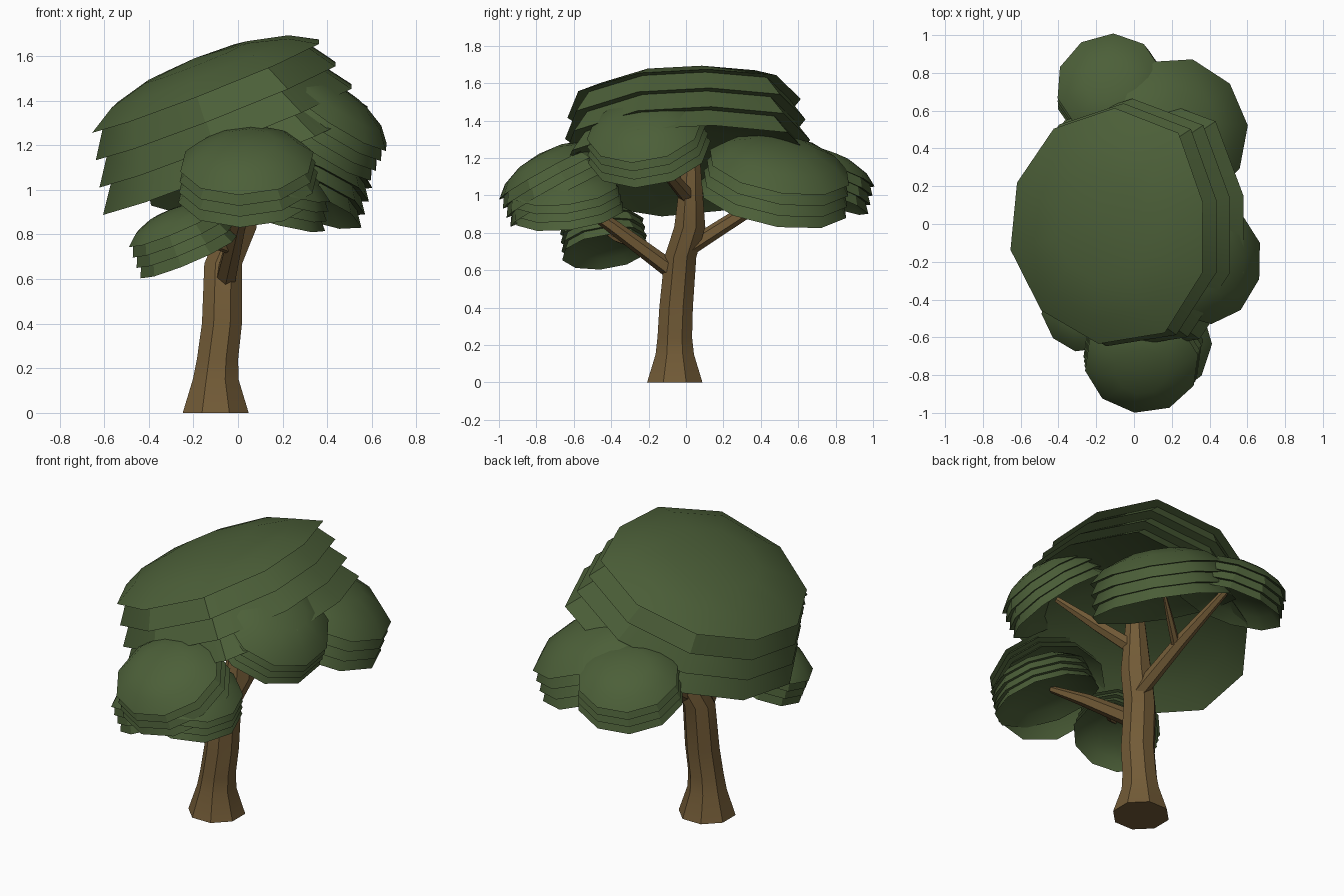
import bpy, bmesh
from math import sin, cos, pi, radians
from mathutils import Vector

if "Cube" in bpy.data.objects:
    bpy.data.objects.remove(bpy.data.objects["Cube"])


def material(name, rgb):
    m = bpy.data.materials.new(name)
    m.diffuse_color = (*rgb, 1)
    m.use_nodes = True
    m.node_tree.nodes["Principled BSDF"].inputs["Base Color"].default_value = m.diffuse_color
    return m


bark = material("bark", (0.17, 0.105, 0.038))
leaf = material("leaf", (0.072, 0.115, 0.04))


def skin_rings(bm, rings):
    for a, b in zip(rings, rings[1:]):
        n = len(a)
        for i in range(n):
            j = (i + 1) % n
            bm.faces.new((a[i], a[j], b[j], b[i]))


def finish(bm, name, mat):
    bmesh.ops.recalc_face_normals(bm, faces=bm.faces)
    me = bpy.data.meshes.new(name)
    bm.to_mesh(me)
    bm.free()
    me.materials.append(mat)
    ob = bpy.data.objects.new(name, me)
    bpy.context.collection.objects.link(ob)
    bpy.ops.object.select_all(action='DESELECT')
    ob.select_set(True)
    bpy.context.view_layer.objects.active = ob
    bpy.ops.object.shade_smooth_by_angle(angle=radians(30))
    return ob


def limb(name, path, sides, level=False):
    """Tapered tube through (x, y, z, radius) points; level keeps rings horizontal."""
    bm = bmesh.new()
    pts = [Vector(p[:3]) for p in path]
    rings = []
    for k, p in enumerate(path):
        d = pts[min(k + 1, len(pts) - 1)] - pts[max(k - 1, 0)]
        if level:
            d = Vector((0, 0, 1))
        q = Vector((0, 0, 1)).rotation_difference(d.normalized())
        ring = []
        for i in range(sides):
            a = 2 * pi * (i + 0.5) / sides
            ring.append(bm.verts.new(pts[k] + q @ Vector((p[3] * cos(a), p[3] * sin(a), 0))))
        rings.append(ring)
    skin_rings(bm, rings)
    bm.faces.new(rings[0])
    bm.faces.new(rings[-1])
    return finish(bm, name, bark)


def leaf_clump(name, centre, normal, r, dome, step, grow, phase=0, ys=1.0, grow_y=None,
               wobble=None, layers=4, sides=10):
    """Tilted dome with a saw-tooth edge of stacked leaf layers and a hollow underside.
    centre is the middle of the top layer's rim; wobble scales each corner."""
    grow_y = grow if grow_y is None else grow_y
    wobble = wobble or [1] * sides
    ry0 = r * ys
    # profile entries: (x radius, y radius, height)
    prof = [(r * f, ry0 * f, dome * h) for f, h in ((0.45, .86), (0.78, .52), (1, 0))]
    for k in range(1, layers):
        px, py, pz = prof[-1]
        prof.append((px * 0.9, py * 0.9, pz + step * 0.05))
        prof.append((r * (1 + grow * k), ry0 * (1 + grow_y * k), -step * k))
    lx, ly, lz = prof[-1]
    hollow = dome * 0.95
    prof += [(lx * f, ly * f, lz + hollow * h) for f, h in ((0.78, .52), (0.45, .86))]
    q = Vector((0, 0, 1)).rotation_difference(Vector(normal).normalized())
    c = Vector(centre)
    bm = bmesh.new()
    rings = []
    for rx, ry, z in prof:
        ring = []
        for i in range(sides):
            a = 2 * pi * i / sides + radians(phase)
            w = wobble[i]
            ring.append(bm.verts.new(c + q @ Vector((w * rx * cos(a), w * ry * sin(a), z))))
        rings.append(ring)
    skin_rings(bm, rings)
    for ring, z in ((rings[0], dome), (rings[-1], lz + hollow)):
        tip = bm.verts.new(c + q @ Vector((0, 0, z)))
        for i in range(sides):
            bm.faces.new((ring[i], ring[(i + 1) % sides], tip))
    return finish(bm, name, leaf)


# Trunk with flared foot
limb("trunk", [(-.10, -.06, 0, .16), (-.10, -.06, .15, .111), (-.092, -.06, .24, .1),
               (-.072, -.053, .40, .097), (-.066, -.03, .67, .092), (.0, .02, .83, .09),
               (.015, .03, 1.22, .047)], 8, True)

# Branches and twigs
limb("front_branch", [(-.06, -.05, .58, .05), (.0, -.40, .84, .038), (.05, -.64, 1.0, .02)], 6)
limb("back_branch", [(-.02, .0, .71, .045), (-.06, .33, .92, .038), (-.10, .68, 1.11, .02)], 6)
limb("right_branch", [(.0, .03, .97, .045), (.18, -.09, 1.11, .035), (.38, -.21, 1.26, .018)], 6)
limb("low_twig", [(-.02, -.25, .73, .025), (-.14, -.37, .77, .02), (-.26, -.44, .81, .01)], 6)
limb("back_twig", [(-.05, .30, .90, .025), (.06, .38, .99, .02), (.16, .45, 1.08, .01)], 6)

# Foliage
leaf_clump("main_crown", (-.145, -.01, 1.465), (-.37, -.05, .93), .575, .135, .12, .055, 13,
           1.04, .03, [.98, 1.1, 1.05, 1, .96, .98, 1, 1.05, 1.1, 1.03])
leaf_clump("front_clump", (.04, -.735, 1.125), (-.06, -.48, .87), .305, .11, .052, .02, 10)
leaf_clump("front_right_clump", (.14, -.64, 1.03), (.28, -.12, .93), .285, .10, .045, .02, 0)
leaf_clump("right_clump", (.415, -.22, 1.355), (.56, -.16, .83), .315, .11, .05, .02, 20)
leaf_clump("back_right_clump", (.24, .50, 1.15), (.35, .17, .92), .39, .14, .062, .015, 5)
leaf_clump("back_clump", (-.13, .74, 1.14), (-.12, .33, .93), .285, .10, .05, .02, 15)
leaf_clump("low_left_clump", (-.28, -.45, .835), (-.38, -.12, .90), .23, .08, .05, .01, 8)
